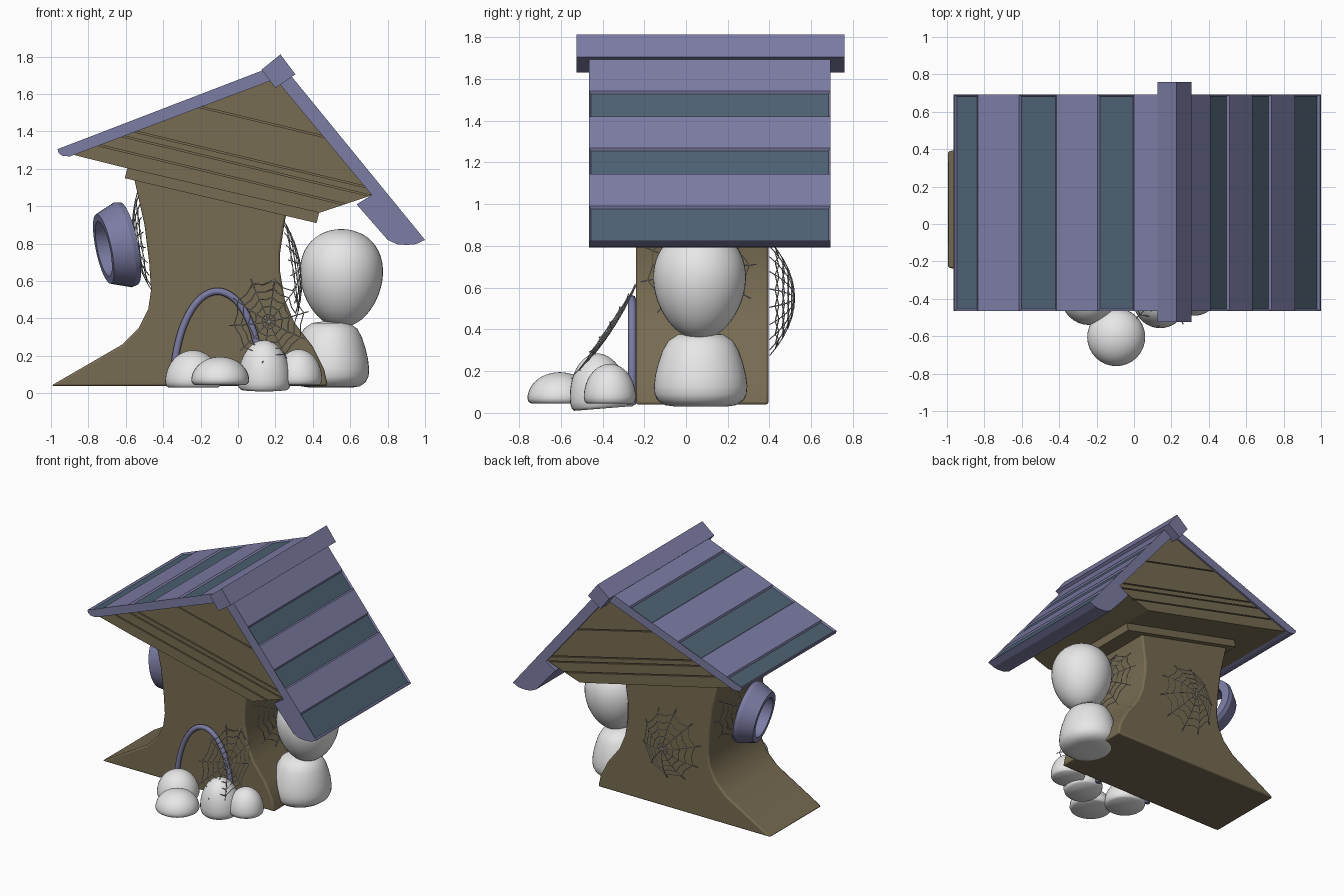
import bpy, bmesh, math
from mathutils import Vector, Matrix

if "Cube" in bpy.data.objects:
    bpy.data.objects.remove(bpy.data.objects["Cube"])


def material(name, rgb):
    m = bpy.data.materials.new(name)
    m.use_nodes = True
    m.diffuse_color = (*rgb, 1)
    m.node_tree.nodes["Principled BSDF"].inputs["Base Color"].default_value = (*rgb, 1)
    return m


LAVENDER = material("lavender", (0.20, 0.20, 0.37))
WOOD = material("brown wood", (0.185, 0.15, 0.085))
SLATE = material("slate teal", (0.075, 0.12, 0.17))
WHITE = material("white", (0.80, 0.80, 0.80))
SILK = material("silk grey", (0.50, 0.50, 0.50))


def finish(bm, name, mats, smooth=None):
    bmesh.ops.recalc_face_normals(bm, faces=bm.faces)
    mesh = bpy.data.meshes.new(name)
    bm.to_mesh(mesh)
    bm.free()
    for m in mats:
        mesh.materials.append(m)
    ob = bpy.data.objects.new(name, mesh)
    bpy.context.collection.objects.link(ob)
    if smooth:
        bpy.ops.object.select_all(action='DESELECT')
        ob.select_set(True)
        bpy.context.view_layer.objects.active = ob
        bpy.ops.object.shade_smooth_by_angle(angle=math.radians(smooth))
    return ob


def prism(points, y0, y1):
    """Extrude an x-z outline along y; returns the mesh and its side faces."""
    bm = bmesh.new()
    a = [bm.verts.new((x, y0, z)) for x, z in points]
    b = [bm.verts.new((x, y1, z)) for x, z in points]
    bm.faces.new(a)
    bm.faces.new(b[::-1])
    n = len(points)
    sides = [bm.faces.new((a[i], b[i], b[(i + 1) % n], a[(i + 1) % n])) for i in range(n)]
    bmesh.ops.recalc_face_normals(bm, faces=bm.faces)
    return bm, sides


def lathe(name, profile, mat, matrix, closed=False, smooth=50, segs=40):
    """Spin (radius, height) points about the local z axis."""
    bm = bmesh.new()
    vs = [bm.verts.new((r, 0, z)) for r, z in profile]
    edges = [bm.edges.new(p) for p in zip(vs, vs[1:])]
    if closed:
        edges.append(bm.edges.new((vs[-1], vs[0])))
    bmesh.ops.spin(bm, geom=vs + edges, cent=(0, 0, 0), axis=(0, 0, 1),
                   angle=math.tau, steps=segs)
    bmesh.ops.remove_doubles(bm, verts=bm.verts, dist=1e-5)
    bm.transform(matrix)
    return finish(bm, name, [mat], smooth)


# Flared trunk
right = [(0.48, 0.04), (0.46, 0.13), (0.40, 0.25), (0.30, 0.38), (0.25, 0.5),
         (0.225, 0.65), (0.225, 0.75), (0.25, 0.92), (0.28, 1.05)]
left = [(-0.56, 1.17), (-0.5, 0.9), (-0.475, 0.7), (-0.465, 0.55), (-0.48, 0.45),
        (-0.53, 0.35), (-0.62, 0.26), (-1.0, 0.04)]
bm, _ = prism(right + left, -0.24, 0.395)
trunk = finish(bm, "trunk", [WOOD], 35)
bev = trunk.modifiers.new("soft edges", 'BEVEL')
bev.width, bev.segments, bev.angle_limit = 0.012, 2, math.radians(50)

# Lintel on top of the trunk
bm, _ = prism([(-0.605, 1.15), (0.42, 0.91), (0.44, 0.99), (-0.585, 1.23)], -0.28, 0.435)
finish(bm, "lintel", [WOOD])

# Gable: recessed core with slanted planks on it
gable = [(-0.88, 1.275), (-0.6, 1.205), (0.435, 0.965), (0.72, 1.06), (0.2, 1.685)]
bm, _ = prism(gable, -0.44, 0.665)
finish(bm, "gable_core", [WOOD])
seams = [0.9, 1.147, 1.226, 1.267, 1.482, 2.0]
for lo, hi in zip(seams, seams[1:]):
    bm, _ = prism(gable, -0.452, 0.677)
    for c, s in ((lo + 0.004, -1), (hi - 0.004, 1)):
        cut = bmesh.ops.bisect_plane(bm, geom=bm.verts[:] + bm.edges[:] + bm.faces[:],
                                     plane_co=(0, 0, c), plane_no=(0.24 * s, 0, s),
                                     clear_outer=True)
        rim = [e for e in cut["geom_cut"] if isinstance(e, bmesh.types.BMEdge)]
        if rim:
            bmesh.ops.contextual_create(bm, geom=rim)
    finish(bm, "gable_plank", [WOOD])


def roof(name, start, end, strips, underside):
    """Roof slab whose upper side carries sunken slate strips."""
    def at(x):
        return (x, start[1] + (end[1] - start[1]) * (x - start[0]) / (end[0] - start[0]))
    top = [start] + [at(x) for s in strips for x in s] + [end]
    bm, sides = prism(top + underside, -0.465, 0.692)
    panels = [sides[1 + 2 * i] for i in range(len(strips))]
    bmesh.ops.inset_individual(bm, faces=panels, thickness=0.014, depth=-0.012)
    for f in panels:
        f.material_index = 1
    finish(bm, name, [LAVENDER, SLATE])


roof("left_roof", (-0.965, 1.305), (0.18, 1.745),
     [(-0.96, -0.835), (-0.615, -0.415), (-0.195, 0.0)],
     [(0.2, 1.68), (-0.87, 1.277), (-0.9, 1.266), (-0.94, 1.27), (-0.96, 1.285)])
roof("right_roof", (0.24, 1.751), (1.0, 0.82),
     [(0.41, 0.51), (0.633, 0.735), (0.86, 0.995)],
     [(0.95, 0.797), (0.9, 0.793), (0.85, 0.797), (0.80, 0.82), (0.634, 1.01),
      (0.715, 1.06), (0.2, 1.68)])

# Ridge beam
bm, _ = prism([(0.227, 1.812), (0.307, 1.705), (0.2, 1.632), (0.126, 1.73)], -0.525, 0.76)
finish(bm, "ridge_beam", [LAVENDER])


def facing(center, normal):
    """Placement with local z along the normal and local y as upright as possible."""
    n = Vector(normal).normalized()
    u = Vector((0, 0, 1)).cross(n).normalized()
    rot = Matrix((u, n.cross(u), n)).transposed().to_4x4()
    return Matrix.Translation(center) @ rot


# Round window frame
lathe("window_frame", [(0.225, 0), (0.232, 0.03), (0.19, 0.14), (0.15, 0.14), (0.16, 0)],
      LAVENDER, facing((-0.585, 0.1, 0.80), (-0.95, -0.22, -0.2)), closed=True, smooth=30)


def wire(name, paths, radius, mat, resolution=1):
    cu = bpy.data.curves.new(name, 'CURVE')
    cu.dimensions = '3D'
    cu.bevel_depth, cu.bevel_resolution = radius, resolution
    cu.use_fill_caps = True
    for pts, cyclic in paths:
        sp = cu.splines.new('POLY')
        sp.points.add(len(pts) - 1)
        for p, co in zip(sp.points, pts):
            p.co = (*co, 1)
        sp.use_cyclic_u = cyclic
    cu.materials.append(mat)
    ob = bpy.data.objects.new(name, cu)
    bpy.context.collection.objects.link(ob)


# Arched door frame
arch = [(-0.11 + 0.235 * math.cos(a), -0.258, 0.04 + 0.505 * math.sin(a))
        for a in (math.pi * i / 32 for i in range(33))]
wire("door_arch", [(arch, False)], 0.019, LAVENDER, 2)


# Spider webs: spokes and sagging rings over a shallow dome
def web(name, center, normal, rx, ry, bulge, spokes=10, rings=5):
    m = facing(center, normal)

    def spot(t, k):
        a = math.tau * (k + 0.25) / spokes
        return m @ Vector((rx * t * math.cos(a), ry * t * math.sin(a), bulge * (1 - t * t)))
    paths = [([spot(i / 6, k) for i in range(7)], False) for k in range(spokes)]
    for r in range(1, rings + 1):
        t = 0.88 * r / rings
        paths.append(([spot(t * (0.9 if k % 2 else 1), k / 2)
                       for k in range(2 * spokes)], True))
    wire(name, paths, 0.003, SILK, 0)


web("front_web", (0.165, -0.39, 0.4), (0, -0.83, 0.56), 0.215, 0.29, -0.03)
web("back_web", (-0.16, 0.40, 0.55), (0, 1, 0), 0.25, 0.28, 0.12)
web("right_web", (0.275, 0.06, 0.67), (0.98, 0, 0.14), 0.28, 0.27, 0.06)
web("left_web", (-0.50, 0.08, 0.82), (-0.99, 0, -0.13), 0.28, 0.27, 0.06)


# Rounded stones by the door, flat underneath
def stone(x, y, z, r, height, tilt=0):
    arc = [(math.cos(a), math.sin(a)) for a in (math.pi / 2 * i / 12 for i in range(13))]
    profile = [(0, 0), (0.88, 0), (0.96, 0.05)] + [(c, 0.15 + 0.85 * s) for c, s in arc[:-1]]
    m = (Matrix.Translation((x, y, z)) @ Matrix.Rotation(tilt, 4, 'X')
         @ Matrix.Diagonal((r, r, height, 1)))
    lathe("door_stone", profile + [(0, 1)], WHITE, m, segs=32)


stone(-0.24, -0.39, 0.03, 0.15, 0.20)
stone(-0.095, -0.605, 0.045, 0.155, 0.15)
stone(0.14, -0.41, 0.02, 0.143, 0.265, 0.08)
stone(0.325, -0.365, 0.045, 0.125, 0.19)

# Stacked boulders beside the trunk
egg = [(0.222 * math.sin(a) * (1 - 0.06 * math.cos(a)), -0.263 * math.cos(a) + 0.02 * math.sin(a) ** 2)
       for a in (math.pi * i / 24 for i in range(25))]
egg[0], egg[-1] = (0, -0.263), (0, 0.263)
lathe("upper_boulder", egg, WHITE, Matrix.Translation((0.553, 0.065, 0.615)), smooth=80)
pear = [(0, 0.03), (0.12, 0.03), (0.17, 0.037), (0.205, 0.06), (0.221, 0.09), (0.224, 0.13),
        (0.218, 0.18), (0.203, 0.24), (0.182, 0.3), (0.155, 0.345), (0.11, 0.375), (0, 0.39)]
lathe("lower_boulder", pear, WHITE,
      Matrix.Translation((0.495, 0.07, 0)) @ Matrix.Diagonal((0.92, 1, 1, 1)), smooth=80)
